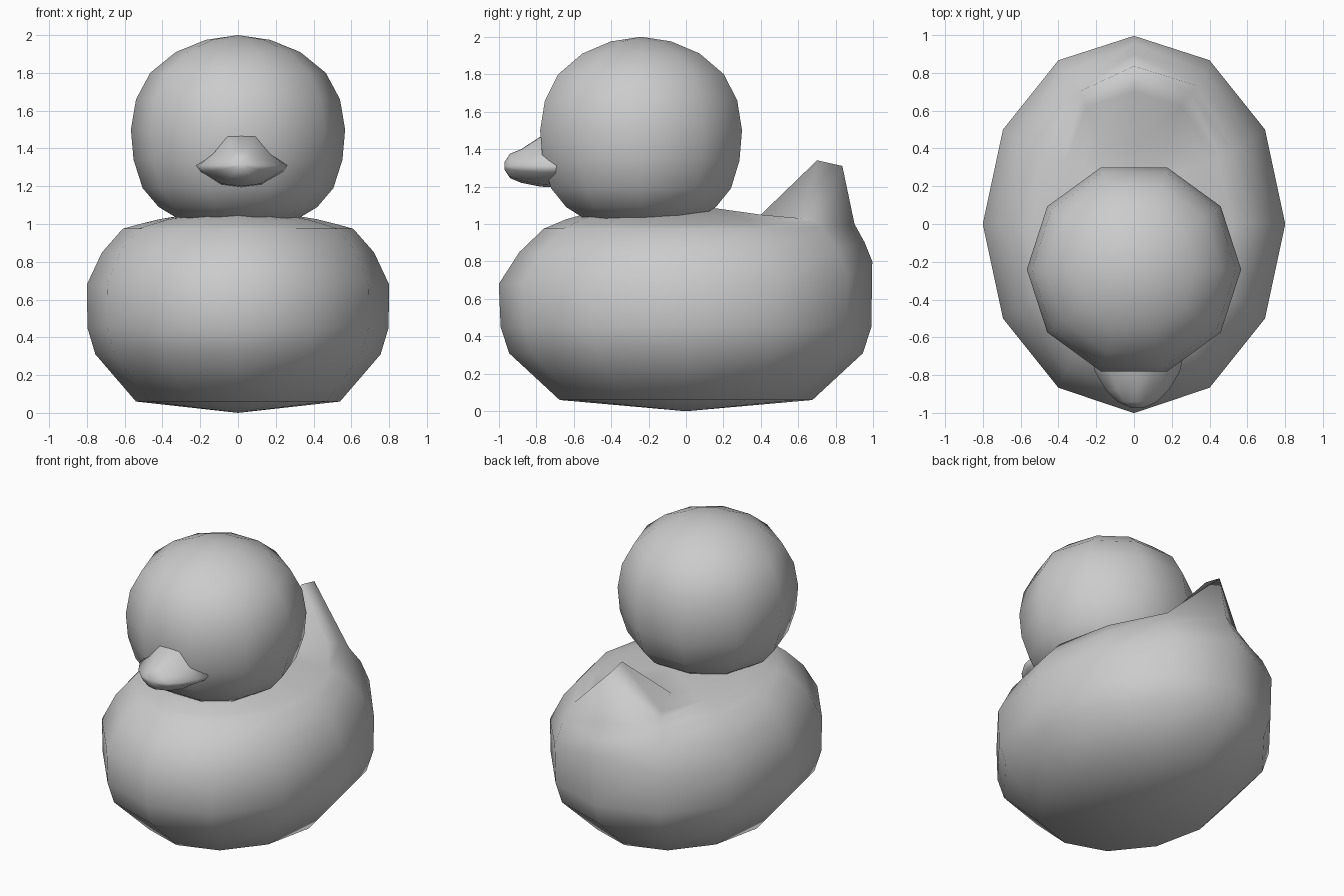
import bpy, bmesh
from math import sin, cos, tau

if "Cube" in bpy.data.objects:
    bpy.data.objects.remove(bpy.data.objects["Cube"])


def loft(name, rings, start=None, end=None):
    """Skin a list of equal-length rings, closing each end with a pole or a cap."""
    bm = bmesh.new()
    loops = [[bm.verts.new(p) for p in r] for r in rings]
    n = len(rings[0])
    for a, b in zip(loops, loops[1:]):
        for i in range(n):
            j = (i + 1) % n
            bm.faces.new((a[i], a[j], b[j], b[i]))
    for loop, pole in ((loops[0], start), (loops[-1], end)):
        if pole is None:
            bm.faces.new(loop)
        else:
            p = bm.verts.new(pole)
            for i in range(n):
                bm.faces.new((loop[i], loop[(i + 1) % n], p))
    bmesh.ops.recalc_face_normals(bm, faces=bm.faces[:])
    for f in bm.faces:
        f.smooth = True
    me = bpy.data.meshes.new(name)
    bm.to_mesh(me)
    bm.free()
    ob = bpy.data.objects.new(name, me)
    bpy.context.collection.objects.link(ob)
    return ob


def ellipse(n, rx, ry, z, cy=0):
    return [(rx * cos(tau * i / n), cy + ry * sin(tau * i / n), z) for i in range(n)]


# Body: 12-sided elliptical rings; the rearmost three points are pulled up into a tail
# (rx, ry, z, rear centre (y, z), rear side (x, y, z))
body_rings = [
    (0.54, 0.675, 0.06, None, None),
    (0.755, 0.945, 0.31, None, None),
    (0.797, 0.99, 0.45, None, None),
    (0.80, 1.00, 0.68, (0.995, 0.80), (0.40, 0.866, 0.72)),
    (0.72, 0.89, 0.85, (0.955, 0.90), (0.38, 0.80, 0.87)),
    (0.61, 0.76, 0.975, (0.90, 1.00), (0.34, 0.73, 0.98)),
    (0.52, 0.70, 1.00, (0.835, 1.31), (0.29, 0.70, 1.01)),
    (0.42, 0.64, 1.025, (0.70, 1.34), (0.25, 0.62, 1.03)),
    (0.30, 0.57, 1.045, (0.40, 1.05), (0.17, 0.40, 1.05)),
]
rings = []
for rx, ry, z, back, side in body_rings:
    r = ellipse(12, rx, ry, z)
    if back:
        r[3] = (0, *back)
        r[2] = side
        r[4] = (-side[0], side[1], side[2])
    rings.append(r)
loft("body", rings, (0, 0, 0), (0, 0.15, 1.085))

# Head: 10-sided ball
head_profile = [(0.32, 1.03), (0.42, 1.09), (0.505, 1.19), (0.553, 1.34), (0.567, 1.5),
                (0.54, 1.66), (0.465, 1.80), (0.33, 1.91), (0.17, 1.975)]
loft("head", [ellipse(10, r, r, z, -0.24) for r, z in head_profile],
     (0, -0.24, 0.99), (0, -0.24, 2.0))

# Beak: lens-shaped sections, slightly off centre
half = [(0, 1), (0.33, 0.98), (0.66, 0.4), (1, 0), (0.9, -0.3), (0.45, -0.88), (0, -1)]
section = half + [(-x, z) for x, z in half[-2:0:-1]]
beak_rings = [(-0.97, 0.04, 1.33, 1.29), (-0.94, 0.105, 1.375, 1.245),
              (-0.88, 0.165, 1.40, 1.22), (-0.78, 0.225, 1.465, 1.20),
              (-0.70, 0.243, 1.465, 1.195), (-0.60, 0.20, 1.43, 1.22)]
loft("beak", [[(0.018 + w * x, y, 1.31 + z * ((top - 1.31) if z > 0 else (1.31 - low)))
               for x, z in section] for y, w, top, low in beak_rings])
